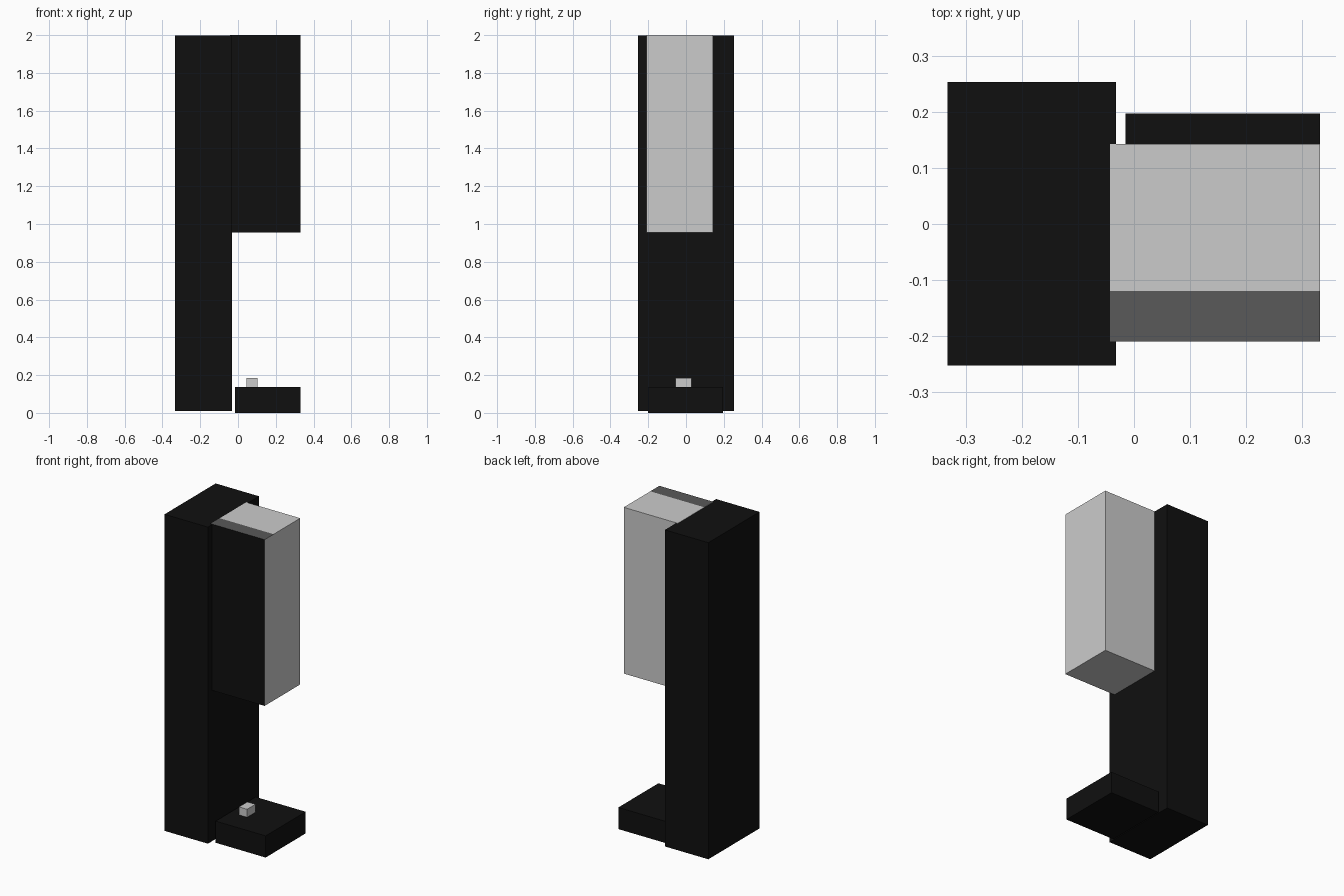
import bpy, bmesh

cube = bpy.data.objects.get("Cube")
if cube:
    bpy.data.objects.remove(cube, do_unlink=True)


def material(name, value):
    m = bpy.data.materials.new(name)
    m.use_nodes = True
    colour = (value, value, value, 1)
    m.diffuse_color = colour
    m.node_tree.nodes["Principled BSDF"].inputs["Base Color"].default_value = colour
    return m


black = material("black", 0.005)
light_grey = material("light grey", 0.6)
dark_grey = material("dark grey", 0.1)


def box(name, x, y, z, mats, cut_y=None, rule=None):
    """Box from axis ranges; optional cut across y, faces coloured by rule."""
    bm = bmesh.new()
    bmesh.ops.create_cube(bm, size=1)
    for v in bm.verts:
        v.co = [r[0] + (c + 0.5) * (r[1] - r[0]) for c, r in zip(v.co, (x, y, z))]
    if cut_y is not None:
        bmesh.ops.bisect_plane(bm, geom=bm.verts[:] + bm.edges[:] + bm.faces[:],
                               plane_co=(0, cut_y, 0), plane_no=(0, 1, 0))
    bm.normal_update()
    if rule:
        for f in bm.faces:
            f.material_index = rule(f)
    mesh = bpy.data.meshes.new(name)
    bm.to_mesh(mesh)
    bm.free()
    for m in mats:
        mesh.materials.append(m)
    obj = bpy.data.objects.new(name, mesh)
    bpy.context.collection.objects.link(obj)
    return obj


# Black front panel, dark strip along the front of the top, grey elsewhere
def head_colour(f):
    if f.normal.y < -0.5:
        return 1
    if f.normal.z > 0.5 and f.calc_center_median().y < -0.12:
        return 2
    return 0


# Tall rear column
box("column", (-0.333, -0.032), (-0.253, 0.254), (0.01, 1.998), [black])
# Hanging head
box("head", (-0.043, 0.332), (-0.21, 0.143), (0.956, 2.0),
    [light_grey, black, dark_grey], -0.12, head_colour)
# Foot plate and its small button
box("base", (-0.015, 0.332), (-0.2, 0.197), (0, 0.136), [black])
box("button", (0.045, 0.102), (-0.055, 0.028), (0.136, 0.186), [light_grey])
